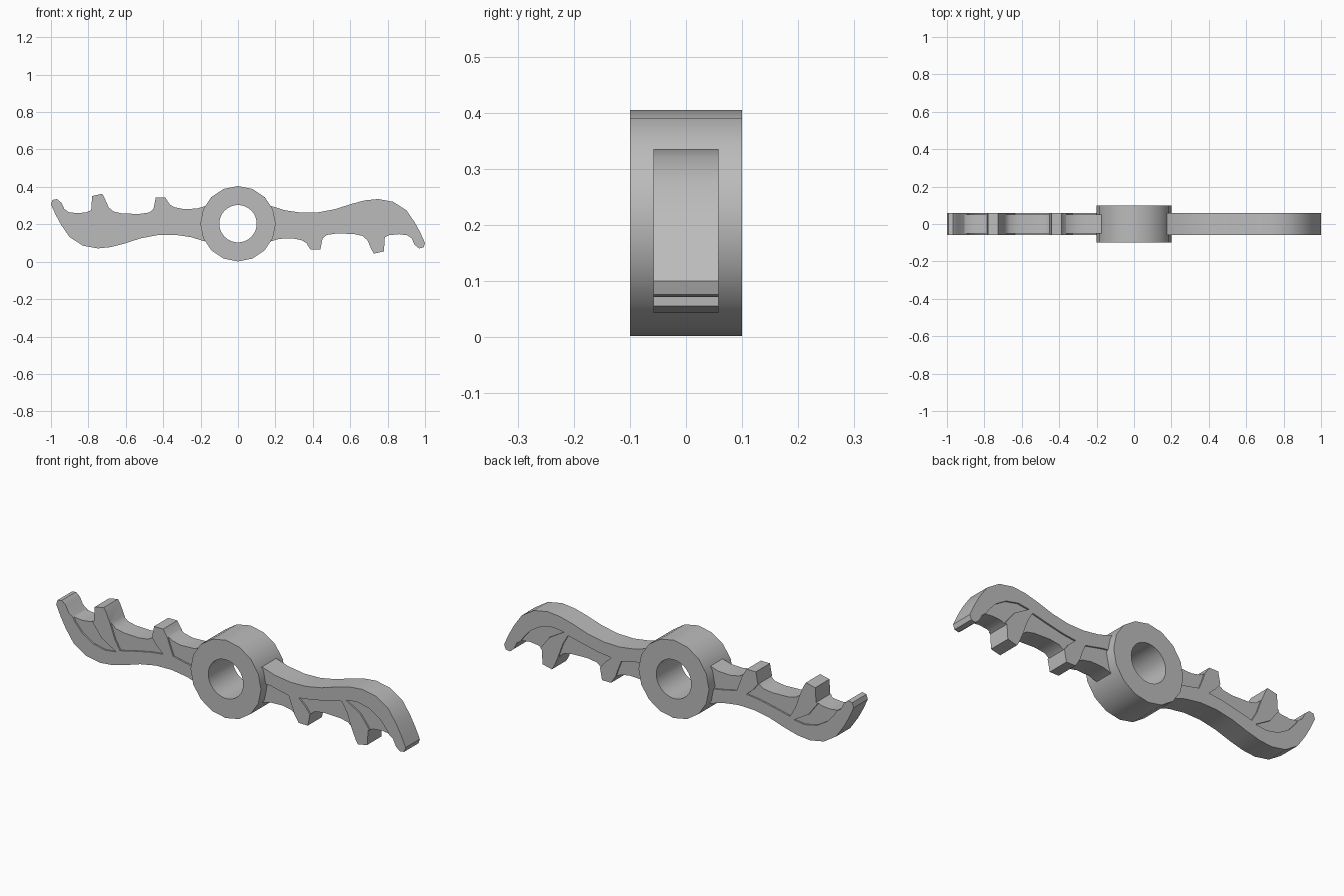
import bpy, bmesh, math
from mathutils import Matrix, Vector

cube = bpy.data.objects.get("Cube")
if cube:
    bpy.data.objects.remove(cube, do_unlink=True)

CENTRE_Z = 0.203
WING_HALF = 0.058
PANEL_HALF = 0.05

grey = bpy.data.materials.new("plain_grey")
grey.use_nodes = True
colour = (0.5, 0.5, 0.5, 1)
grey.diffuse_color = colour
grey.node_tree.nodes["Principled BSDF"].inputs["Base Color"].default_value = colour


def make_object(name, bm):
    bmesh.ops.recalc_face_normals(bm, faces=bm.faces)
    mesh = bpy.data.meshes.new(name)
    bm.to_mesh(mesh)
    bm.free()
    mesh.materials.append(grey)
    obj = bpy.data.objects.new(name, mesh)
    bpy.context.collection.objects.link(obj)
    return obj


def add_slab(bm, outline, y0, y1):
    """Extrude an outline in the xz plane from y0 to y1."""
    face = bm.faces.new([bm.verts.new((x, y0, z)) for x, z in outline])
    grown = bmesh.ops.extrude_face_region(bm, geom=[face])["geom"]
    moved = [v for v in grown if isinstance(v, bmesh.types.BMVert)]
    bmesh.ops.translate(bm, verts=moved, vec=(0, y1 - y0, 0))


def smooth(obj):
    bpy.ops.object.select_all(action="DESELECT")
    obj.select_set(True)
    bpy.context.view_layer.objects.active = obj
    bpy.ops.object.shade_smooth_by_angle(angle=math.radians(30))


# Hub: ring profile swept around the y axis
def make_hub(sides=16, outer=0.2015, inner=0.1, half=0.1):
    bm = bmesh.new()
    profile = [(inner, -half), (outer, -half), (outer, half), (inner, half)]
    rings = []
    for i in range(sides):
        a = 2 * math.pi * i / sides
        rings.append([bm.verts.new((r * math.sin(a), y, CENTRE_Z + r * math.cos(a)))
                      for r, y in profile])
    for i, ring in enumerate(rings):
        after = rings[(i + 1) % sides]
        for j in range(4):
            k = (j + 1) % 4
            bm.faces.new((ring[j], ring[k], after[k], after[j]))
    # Round off the bore
    bore = [e for e in bm.edges
            if all(math.hypot(v.co.x, v.co.z - CENTRE_Z) < inner + 0.01 for v in e.verts)
            and abs(e.verts[0].co.y - e.verts[1].co.y) < 0.01]
    bmesh.ops.subdivide_edges(bm, edges=bore, cuts=1)
    for v in bm.verts:
        d = Vector((v.co.x, 0, v.co.z - CENTRE_Z))
        if d.length < inner + 0.01:
            d = d.normalized() * inner
            v.co = (d.x, v.co.y, CENTRE_Z + d.z)
    return make_object("hub", bm)


# Wing outline: upper edge out to the tip, then the scalloped lower edge
upper = [(.13, .285), (.18, .297), (.25, .275), (.34, .262), (.43, .264), (.52, .281),
         (.61, .31), (.68, .328), (.75, .335), (.83, .32), (.9, .275), (.945, .21)]
tip = [(.975, .155), (1, .1), (.992, .076), (.968, .071), (.945, .09), (.928, .125)]
outer_scallop = [(.905, .141), (.86, .147), (.81, .142), (.785, .13)]
outer_claw = [(.78, .055), (.727, .043), (.715, .062), (.692, .115)]
middle_scallop = [(.665, .138), (.62, .148), (.53, .151), (.475, .143), (.452, .125)]
inner_claw = [(.44, .064), (.388, .064), (.365, .1)]
inner_scallop = [(.34, .115), (.29, .125), (.22, .122), (.17, .107), (.13, .12)]
outline = upper + tip + outer_scallop + outer_claw + middle_scallop + inner_claw + inner_scallop

# Sunken membrane panels, open at the lower edge
panels = [
    [(.15, .222), (.23, .212), (.33, .19), (.35, .14), (.363, .102), (.34, .05), (.15, .05)],
    [(.387, .194), (.46, .203), (.55, .222), (.635, .242), (.665, .19), (.692, .115),
     (.66, .06), (.47, .06), (.452, .125), (.425, .16)],
    [(.657, .254), (.72, .262), (.79, .247), (.85, .21), (.89, .165), (.915, .125),
     (.9, .08), (.82, .08), (.79, .14), (.74, .205)],
]


def make_wing(name):
    bm = bmesh.new()
    add_slab(bm, outline, -WING_HALF, WING_HALF)
    wing = make_object(name, bm)
    bm = bmesh.new()
    for panel in panels:
        for side in (-1, 1):
            add_slab(bm, panel, side * PANEL_HALF, side * 0.09)
    cutter = make_object(name + "_panel_cutter", bm)
    mod = wing.modifiers.new("panels", "BOOLEAN")
    mod.operation = "DIFFERENCE"
    mod.solver = "EXACT"
    mod.object = cutter
    bpy.context.view_layer.objects.active = wing
    bpy.ops.object.modifier_apply(modifier=mod.name)
    bpy.data.objects.remove(cutter, do_unlink=True)
    return wing


hub = make_hub()
left_wing = make_wing("left_wing")
right_wing = make_wing("right_wing")

# The opposite wing is the same part turned half way round the hub
pivot = Matrix.Translation((0, 0, CENTRE_Z))
right_wing.data.transform(pivot @ Matrix.Rotation(math.pi, 4, "Y") @ pivot.inverted())

for part in (hub, left_wing, right_wing):
    smooth(part)
